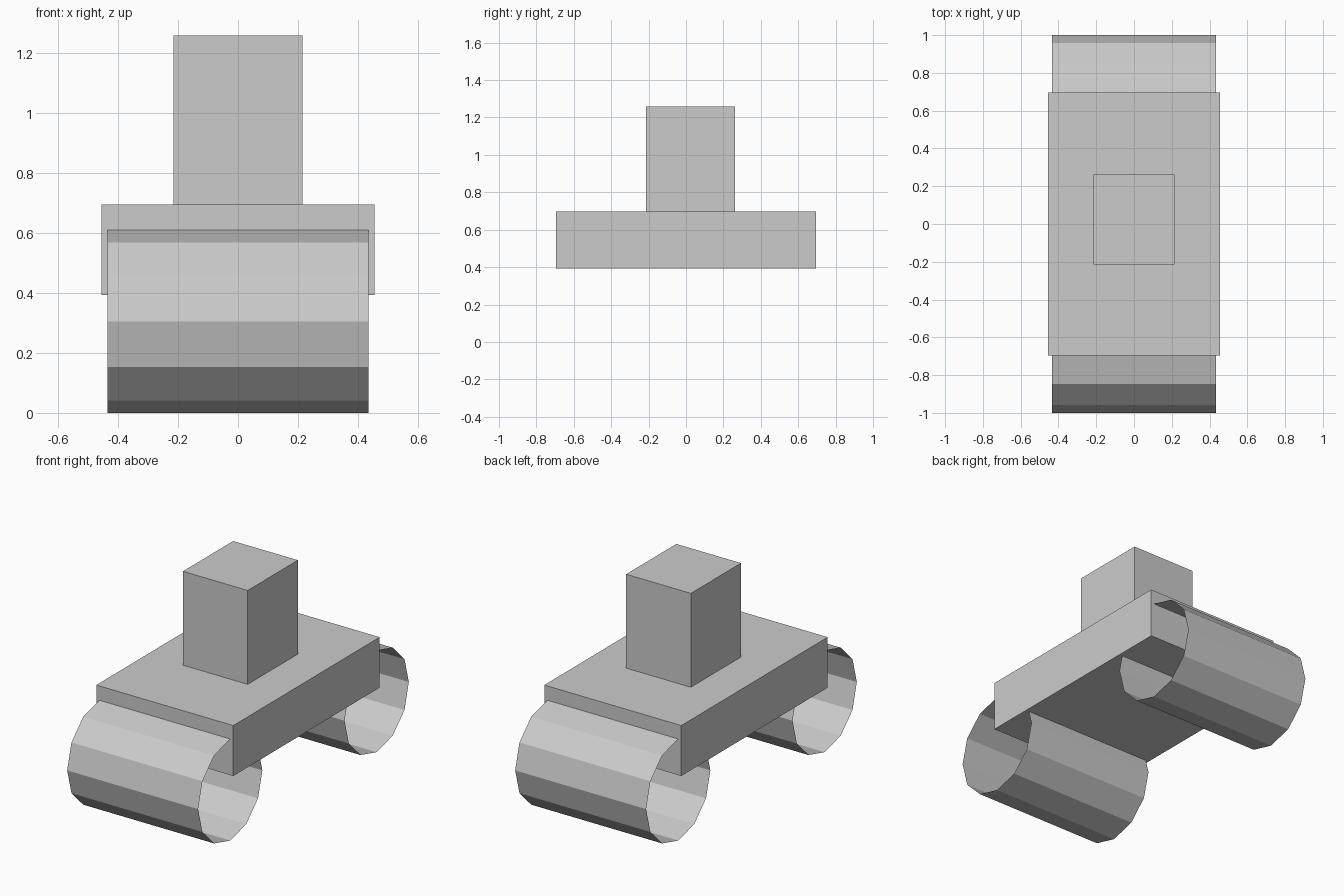
import bpy
import math

if "Cube" in bpy.data.objects:
    bpy.data.objects.remove(bpy.data.objects["Cube"])

grey = bpy.data.materials.new("light grey")
grey.diffuse_color = (0.6, 0.6, 0.6, 1)
grey.use_nodes = True
grey.node_tree.nodes["Principled BSDF"].inputs["Base Color"].default_value = grey.diffuse_color


def finish(obj, name):
    obj.name = name
    obj.data.name = name
    obj.data.materials.clear()
    obj.data.materials.append(grey)


def box(name, x, y, z):
    """Box from (min, max) ranges on each axis."""
    ranges = (x, y, z)
    bpy.ops.mesh.primitive_cube_add(size=1)
    obj = bpy.context.object
    for v in obj.data.vertices:
        v.co = [lo + (c + 0.5) * (hi - lo) for c, (lo, hi) in zip(v.co, ranges)]
    finish(obj, name)


def roller(name, y, radius=0.305, width=0.87):
    """Open 12-sided tube lying along x, with an edge at the very bottom."""
    bpy.ops.mesh.primitive_cylinder_add(vertices=12, radius=radius, depth=width,
                                        end_fill_type='NOTHING',
                                        location=(0, y, radius),
                                        rotation=(0, math.pi / 2, 0))
    finish(bpy.context.object, name)


# Flat chassis and upright block on top of it
box("chassis", (-0.455, 0.455), (-0.695, 0.695), (0.393, 0.696))
box("upper_block", (-0.215, 0.215), (-0.215, 0.261), (0.696, 1.26))

# Front and rear rollers, centred on the chassis ends
for label, side in (("front", -1), ("rear", 1)):
    roller(label + "_roller", side * 0.695)
